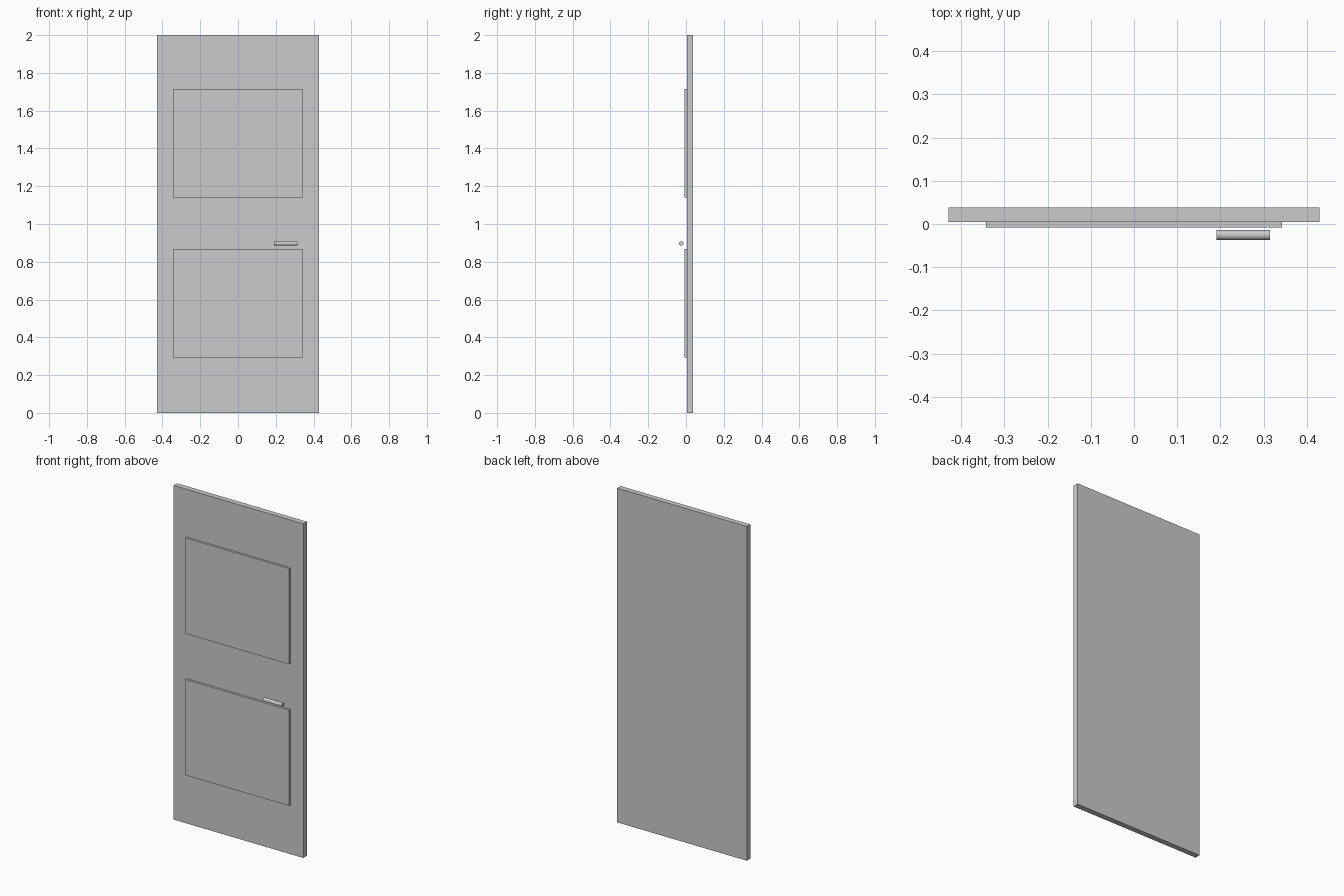
import bpy
import math

cube = bpy.data.objects.get("Cube")
if cube:
    bpy.data.objects.remove(cube, do_unlink=True)

grey = bpy.data.materials.new("plain grey")
grey.use_nodes = True
colour = (0.6, 0.6, 0.6, 1)
grey.diffuse_color = colour
grey.node_tree.nodes["Principled BSDF"].inputs["Base Color"].default_value = colour


def box(name, low, high):
    """Box spanning two opposite corners."""
    centre = [(a + b) / 2 for a, b in zip(low, high)]
    bpy.ops.mesh.primitive_cube_add(size=1, location=centre)
    obj = bpy.context.object
    obj.name = name
    obj.scale = [b - a for a, b in zip(low, high)]
    bpy.ops.object.transform_apply(location=False, rotation=False, scale=True)
    obj.data.materials.append(grey)
    return obj


# Door leaf
FRONT = 0.005
box("door_leaf", (-0.429, FRONT, 0), (0.429, 0.038, 2))

# Raised panels on the front
for name, bottom in (("lower_panel", 0.294), ("upper_panel", 1.141)):
    box(name, (-0.343, -0.008, bottom), (0.343, FRONT + 0.003, bottom + 0.573))

# Horizontal bar handle, standing clear of the leaf
bpy.ops.mesh.primitive_cylinder_add(
    vertices=32, radius=0.0115, depth=0.124,
    location=(0.253, -0.0255, 0.897), rotation=(0, math.pi / 2, 0))
handle = bpy.context.object
handle.name = "handle"
handle.data.materials.append(grey)
bpy.ops.object.shade_smooth_by_angle(angle=math.radians(40))
